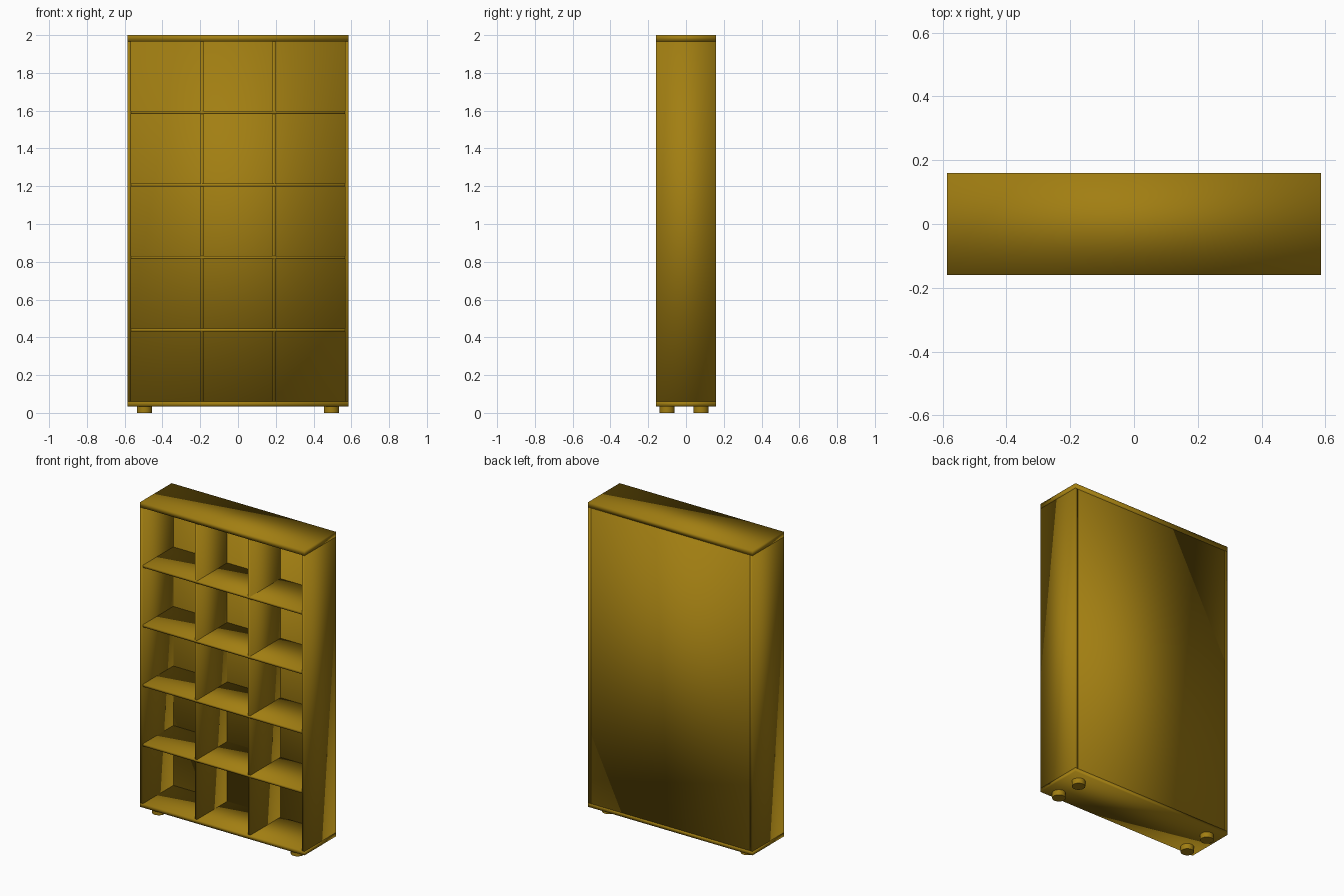
import bpy

if "Cube" in bpy.data.objects:
    bpy.data.objects.remove(bpy.data.objects["Cube"])

# Warm brown wood
wood = bpy.data.materials.new("wood")
wood.diffuse_color = (0.36, 0.21, 0.006, 1)
wood.use_nodes = True
wood.node_tree.nodes["Principled BSDF"].inputs["Base Color"].default_value = wood.diffuse_color

W, D = 0.586, 0.16           # half width, half depth
SIDE, BOARD = 0.019, 0.016   # panel thicknesses
Z_BASE, Z_FLOOR, Z_TOP, Z_END = 0.035, 0.06, 1.967, 2.0


def box(name, lo, hi):
    """Softly shaded board between two opposite corners."""
    bpy.ops.mesh.primitive_cube_add(size=1, location=[(a + b) / 2 for a, b in zip(lo, hi)])
    ob = bpy.context.object
    ob.name = name
    ob.scale = [b - a for a, b in zip(lo, hi)]
    bpy.ops.object.transform_apply(location=False, rotation=False, scale=True)
    bpy.ops.object.shade_smooth()
    ob.data.materials.append(wood)
    return ob


# Carcass: full-width top and bottom with the sides between them
box("bottom_board", (-W, -D, Z_BASE), (W, D, Z_FLOOR))
box("top_board", (-W, -D, Z_TOP), (W, D, Z_END))
for s, side in ((-1, "left"), (1, "right")):
    xs = sorted((s * W, s * (W - SIDE)))
    box(side + "_side", (xs[0], -D, Z_FLOOR), (xs[1], D, Z_TOP))

# Thin back panel set between the sides
inner = W - SIDE
box("back_panel", (-inner, D - 0.01, Z_FLOOR), (inner, D - 0.001, Z_TOP))

# Two upright dividers
for s, side in ((-1, "left"), (1, "right")):
    x = s * 0.19
    box(side + "_divider", (x - BOARD / 2, -D + 0.003, Z_FLOOR),
        (x + BOARD / 2, D - 0.004, Z_TOP))

# Four shelves making five equal rows
for i in range(4):
    z = 0.438 + 0.384 * i
    box(f"shelf_{i + 1}", (-inner, -D + 0.002, z - BOARD / 2),
        (inner, D - 0.004, z + BOARD / 2))

# Round feet
for sx, side in ((-1, "left"), (1, "right")):
    for y, end in ((-0.10, "front"), (0.08, "back")):
        bpy.ops.mesh.primitive_cylinder_add(vertices=24, radius=0.04, depth=Z_BASE,
                                            location=(sx * 0.495, y, Z_BASE / 2))
        foot = bpy.context.object
        foot.name = f"{end}_{side}_foot"
        foot.data.materials.append(wood)
        bpy.ops.object.shade_smooth_by_angle()
